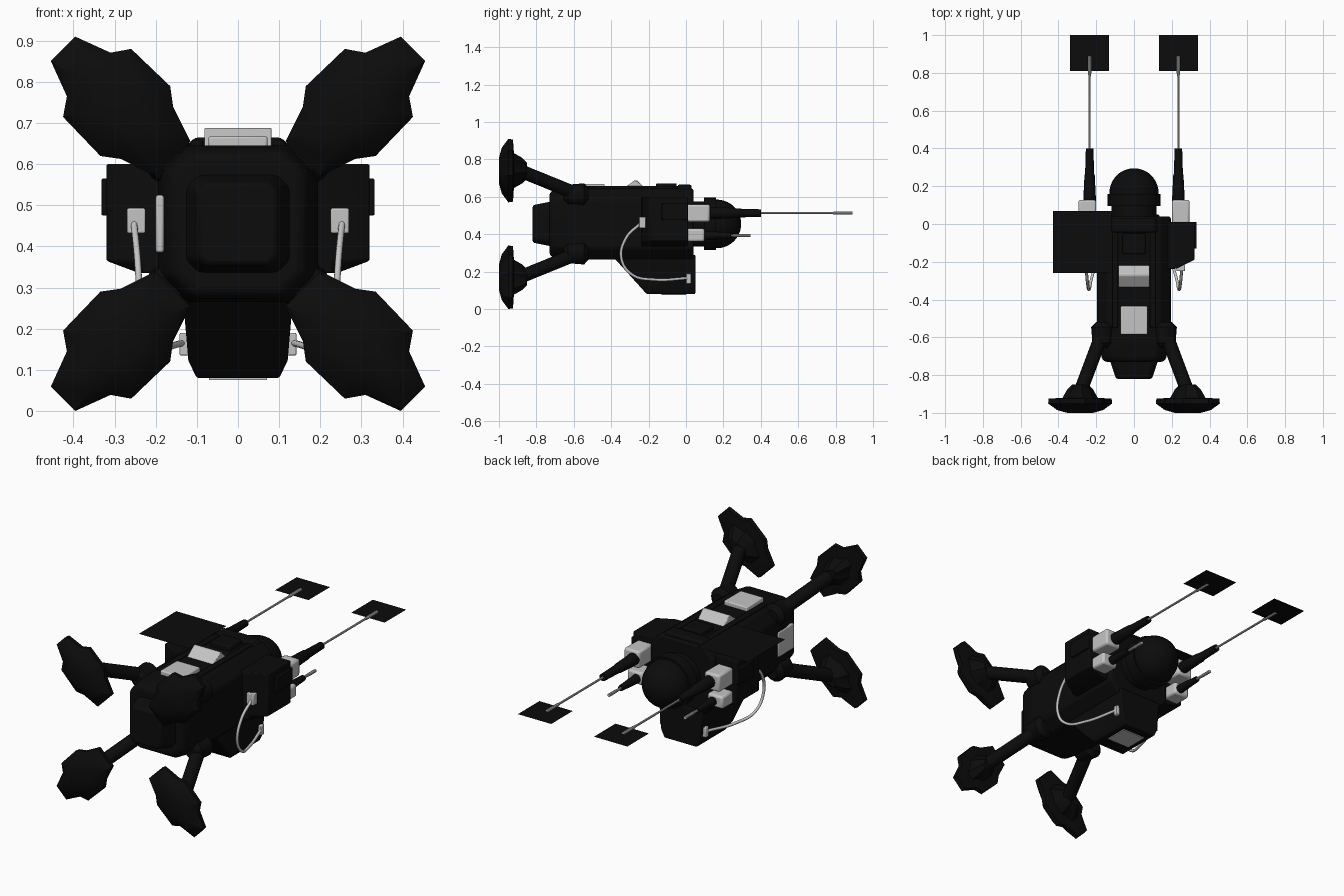
import bpy, bmesh, math
from mathutils import Vector

if "Cube" in bpy.data.objects:
    bpy.data.objects.remove(bpy.data.objects["Cube"])

MID = 0.455  # height of the hull axis


def material(name, v):
    m = bpy.data.materials.new(name)
    m.use_nodes = True
    m.diffuse_color = (v, v, v, 1)
    bsdf = next(n for n in m.node_tree.nodes if n.type == 'BSDF_PRINCIPLED')
    bsdf.inputs["Base Color"].default_value = (v, v, v, 1)
    bsdf.inputs["Roughness"].default_value = 0.7
    return m


BLACK = material("matte black", 0.0035)
GREY = material("light grey", 0.55)


def finish(name, bm, mat, bevel=0.0, smooth=True):
    if smooth:
        bmesh.ops.recalc_face_normals(bm, faces=bm.faces)
    me = bpy.data.meshes.new(name)
    bm.to_mesh(me)
    bm.free()
    me.materials.append(mat)
    ob = bpy.data.objects.new(name, me)
    bpy.context.collection.objects.link(ob)
    if bevel:
        mod = ob.modifiers.new("bevel", 'BEVEL')
        mod.width = bevel
        mod.segments = 2
    if smooth:
        bpy.ops.object.select_all(action='DESELECT')
        ob.select_set(True)
        bpy.context.view_layer.objects.active = ob
        bpy.ops.object.shade_smooth_by_angle(angle=math.radians(35))
    return ob


def loft(name, rings, mat, bevel=0.0):
    """Skin a list of equal-length rings and cap both ends."""
    bm = bmesh.new()
    loops = [[bm.verts.new(p) for p in ring] for ring in rings]
    n = len(loops[0])
    for a, b in zip(loops, loops[1:]):
        for i in range(n):
            j = (i + 1) % n
            bm.faces.new((a[i], a[j], b[j], b[i]))
    bm.faces.new(loops[0])
    bm.faces.new(loops[-1])
    return finish(name, bm, mat, bevel)


def box(name, x, y, z, mat, bevel=0.0):
    rings = [[(x[0], y[0], h), (x[1], y[0], h), (x[1], y[1], h), (x[0], y[1], h)] for h in z]
    return loft(name, rings, mat, bevel)


def octagon(y, w, h, c, zc=MID):
    """Chamfered rectangle across the hull axis."""
    pts = [(w, h - c), (w - c, h), (c - w, h), (-w, h - c),
           (-w, c - h), (c - w, -h), (w - c, -h), (w, c - h)]
    return [(px, y, zc + pz) for px, pz in pts]


def tube(name, stops, mat, sides=20):
    """Turned rod along y or any line: stops are (point, radius)."""
    d = (Vector(stops[-1][0]) - Vector(stops[0][0])).normalized()
    u = d.cross(Vector((0, 0, 1))).normalized()
    v = d.cross(u)
    angles = [2 * math.pi * i / sides for i in range(sides)]
    rings = [[Vector(p) + r * (u * math.cos(a) + v * math.sin(a)) for a in angles] for p, r in stops]
    return loft(name, rings, mat)


def sheet(name, x, y, z, mat):
    bm = bmesh.new()
    bm.faces.new([bm.verts.new(p) for p in
                  ((x[0], y[0], z), (x[1], y[0], z), (x[1], y[1], z), (x[0], y[1], z))])
    return finish(name, bm, mat, smooth=False)


# Hull, front block, flange and top details
loft("hull", [octagon(-0.73, 0.155, 0.165, 0.05), octagon(-0.71, 0.17, 0.18, 0.055),
              octagon(-0.6, 0.195, 0.19, 0.06), octagon(0.04, 0.195, 0.19, 0.06)], BLACK, 0.012)
loft("front_block", [octagon(-0.82, 0.095, 0.1, 0.02), octagon(-0.72, 0.128, 0.12, 0.03)], BLACK, 0.01)
loft("hull_flange", [octagon(-0.045, 0.175, 0.21, 0.07), octagon(0.03, 0.175, 0.21, 0.07)], BLACK, 0.01)
for s in (-1, 1):
    box("top_rail", sorted((s * 0.085, s * 0.115)), (-0.55, -0.03), (0.63, 0.657), BLACK, 0.006)
box("top_hatch", (-0.06, 0.06), (-0.16, -0.05), (0.63, 0.672), BLACK, 0.006)

# Rear dome
tube("dome_neck", [((0, 0.02, MID), 0.12), ((0, 0.11, MID), 0.12)], BLACK, 32)
tube("dome_collar", [((0, 0.095, MID), 0.14), ((0, 0.16, MID), 0.14)], BLACK, 32)
dome = [((0, 0.165 + 0.13 * math.sin(t * math.pi / 20), MID), 0.13 * math.cos(t * math.pi / 20))
        for t in range(10)]
tube("dome", [((0, 0.15, MID), 0.13)] + dome + [((0, 0.295, MID), 0.002)], BLACK, 32)

# Keel: side profile that narrows towards the bottom
keel = []
for t in (0, 0.8, 1):
    z = 0.29 - 0.21 * t
    w = 0.135 - 0.018 * t if t < 1 else 0.1
    y0 = -0.4 + 0.19 * t
    keel.append([(-w, y0, z), (w, y0, z), (w, 0.05, z), (-w, 0.05, z)])
loft("keel", keel, BLACK, 0.006)

# Grey equipment
box("keel_plate", (-0.07, 0.07), (-0.13, 0.0), (0.075, 0.084), GREY)
box("top_box", (-0.072, 0.072), (-0.585, -0.435), (0.635, 0.668), GREY, 0.006)
loft("top_wedge", [[(x, -0.34, 0.64), (x, -0.275, 0.688), (x, -0.262, 0.688), (x, -0.215, 0.64)]
                   for x in (-0.082, 0.082)], GREY, 0.004)
box("side_plate", (-0.2, -0.18), (-0.67, -0.53), (0.385, 0.525), GREY, 0.006)

# Large flat panel over one side
sheet("side_panel", (-0.43, -0.12), (-0.26, 0.07), 0.652, BLACK)

# Foot outline: distance out along the diagonal, half width
FOOT = [(0.198, 0.042), (0.11, 0.075), (0.081, 0.117), (-0.05, 0.12), (-0.09, 0.09), (-0.18, 0.06)]
FOOT += [(u, -v) for u, v in reversed(FOOT)]


def foot_ring(sx, sz, y, k):
    r = math.sqrt(0.5)
    return [(sx * (0.285 + k * r * (u + v)), y, MID + sz * (0.285 + k * r * (u - v))) for u, v in FOOT]


for sx in (-1, 1):
    # Legs with hip joints and broad feet
    for sz in (-1, 1):
        hip = (sx * 0.165, -0.57, MID + sz * 0.155)
        ankle = (sx * 0.285, -0.89, MID + sz * 0.285)
        tube("leg", [(hip, 0.036), (ankle, 0.036)], BLACK, 16)
        hx, hy, hz = hip
        tube("hip_joint", [((hx, hy - 0.085, hz), 0.03), ((hx, hy - 0.06, hz), 0.055),
                           ((hx, hy + 0.025, hz), 0.062), ((hx, hy + 0.05, hz), 0.035)], BLACK, 16)
        loft("foot", [foot_ring(sx, sz, y, k) for y, k in
                      ((-1.0, 0.4), (-0.985, 0.72), (-0.95, 1), (-0.925, 0.98), (-0.92, 0.55),
                       (-0.875, 0.4), (-0.85, 0.25))], BLACK)

    # Side pod with angled front and lower corner
    pod = []
    for z, w in ((0.335, 0.24), (0.365, 0.32), (0.6, 0.32)):
        pod.append([(sx * 0.17, -0.24, z), (sx * 0.23, -0.235, z), (sx * w, -0.19, z),
                    (sx * w, 0.01, z), (sx * 0.17, 0.01, z)])
    loft("side_pod", pod, BLACK, 0.005)
    box("pod_cover", sorted((sx * 0.31, sx * 0.332)), (-0.13, 0.01), (0.475, 0.565), BLACK, 0.004)

    # Antenna mounts, masts and end panels
    ax = sx * 0.235
    mount_x = sorted((sx * 0.2, sx * 0.295))
    box("upper_mount", mount_x, (0.0, 0.128), (0.465, 0.56), GREY, 0.012)
    box("lower_mount", mount_x, (0.0, 0.1), (0.36, 0.43), GREY, 0.012)
    tube("upper_sleeve", [((ax, 0.12, 0.513), 0.034), ((ax, 0.26, 0.513), 0.027),
                          ((ax, 0.265, 0.513), 0.024), ((ax, 0.4, 0.513), 0.02)], BLACK, 12)
    tube("upper_mast", [((ax, 0.39, 0.513), 0.006), ((ax, 0.78, 0.513), 0.006),
                        ((ax, 0.8, 0.513), 0.009), ((ax, 0.89, 0.513), 0.009)], GREY, 10)
    tube("lower_sleeve", [((ax, 0.09, 0.393), 0.025), ((ax, 0.24, 0.393), 0.016)], BLACK, 12)
    tube("lower_mast", [((ax, 0.23, 0.393), 0.006), ((ax, 0.29, 0.393), 0.009),
                        ((ax, 0.345, 0.393), 0.009)], GREY, 10)
    sheet("antenna_panel", (ax - 0.103, ax + 0.103), (0.81, 1.0), 0.511, BLACK)

    # Looping cable between pod and keel
    box("pod_socket", sorted((sx * 0.225, sx * 0.27)), (-0.25, -0.215), (0.432, 0.493), GREY, 0.004)
    box("keel_socket", sorted((sx * 0.115, sx * 0.142)), (0.0, 0.028), (0.135, 0.19), GREY, 0.004)
    cu = bpy.data.curves.new("cable", 'CURVE')
    cu.dimensions = '3D'
    cu.bevel_depth = 0.008
    cu.bevel_resolution = 2
    sp = cu.splines.new('BEZIER')
    path = [(0.253, -0.24, 0.46), (0.245, -0.32, 0.38), (0.237, -0.345, 0.27),
            (0.225, -0.29, 0.185), (0.19, -0.17, 0.157), (0.135, 0.01, 0.165)]
    sp.bezier_points.add(len(path) - 1)
    for bp, (x, y, z) in zip(sp.bezier_points, path):
        bp.co = (sx * x, y, z)
        bp.handle_left_type = bp.handle_right_type = 'AUTO'
    cu.materials.append(GREY)
    bpy.context.collection.objects.link(bpy.data.objects.new("cable", cu))
